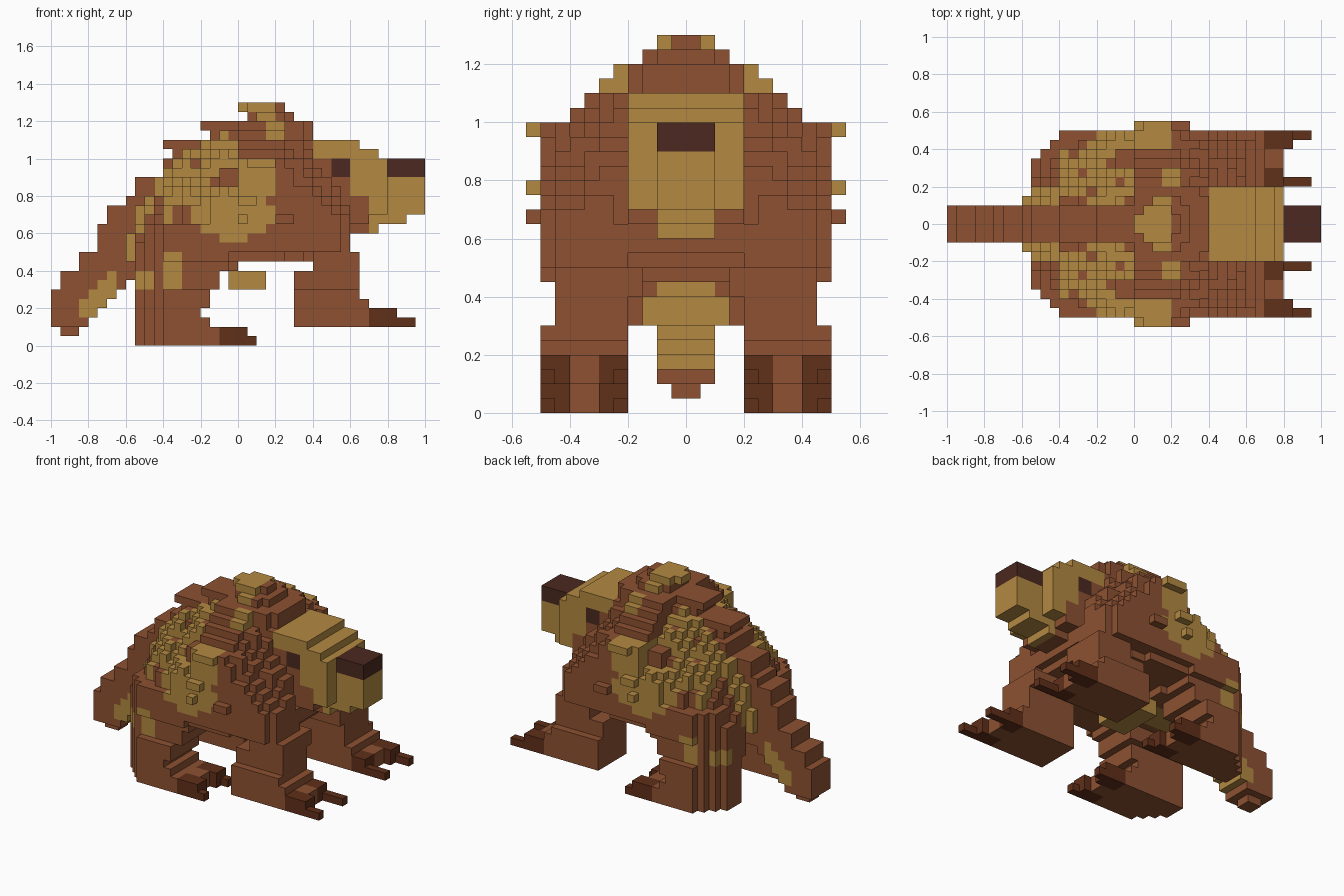
import bpy
import bmesh

if "Cube" in bpy.data.objects:
    bpy.data.objects.remove(bpy.data.objects["Cube"], do_unlink=True)

U = 0.05  # edge of one block


def material(name, rgb):
    m = bpy.data.materials.new(name)
    m.use_nodes = True
    m.diffuse_color = (*rgb, 1)
    bsdf = m.node_tree.nodes["Principled BSDF"]
    bsdf.inputs["Base Color"].default_value = (*rgb, 1)
    bsdf.inputs["Roughness"].default_value = 0.9
    return m


BROWN, TAN, CLAW, DARK = range(4)
MATS = [material("brown_fur", (0.27, 0.083, 0.031)),
        material("tan_fur", (0.45, 0.248, 0.053)),
        material("claw_brown", (0.118, 0.029, 0.01)),
        material("nose_dark", (0.071, 0.022, 0.014))]

parts = {}  # name -> {(x, y, z): colour}; y is the half-space index
owner = {}  # cell -> part name, so that no two parts overlap


def add(name, cells, colour):
    """Claim block cells for a part; colour is an index or a rule."""
    d = parts.setdefault(name, {})
    for c in cells:
        if c in owner:
            del parts[owner[c]][c]
        owner[c] = name
        d[c] = colour(*c) if callable(colour) else colour


def box(x0, x1, y0, y1, z0, z1):
    return [(x, y, z) for x in range(x0, x1) for y in range(y0, y1) for z in range(z0, z1)]


def boxes(rows):
    return [c for r in rows for c in box(*r)]


def pillar(x0, x1, y0, y1, z0, z1, n=3):
    """Box with rounded vertical corners."""
    def off(v, a, b):
        return abs((2 * v + 1 - a - b) / (b - a)) ** n
    return [c for c in box(x0, x1, y0, y1, z0, z1)
            if off(c[0], x0, x1) + off(c[1], y0, y1) <= 1.05]


def inside(x, z, cx, cz, rx, rz):
    return ((x + .5 - cx) / rx) ** 2 + ((z + .5 - cz) / rz) ** 2 < 1


def ceiling(x, y):
    """Height of the back and shoulder slopes, falling away from the spine."""
    if x < 0:
        spine = 23.5 + .5 * x if x >= -8 else 19.5 + 2 * (x + 8)
        return spine - max(0, y - 2) if y >= 2 else 26
    return 22 - (x - 5) - .7 * (y - 4) if x >= 5 and y >= 4 else 26


# Fur markings on the body: back band, flank blob, shoulder spots, crown
def body_colour(x, y, z):
    low = 3 if -8 <= x < -5 else 2
    high = 4 if x < -8 else 8 if x < -3 else 6
    if -12 <= x < 0 and low <= y < high and z > ceiling(x, y) - 3.5 and (x * 3 + y * 5) % 7:
        return TAN
    if y >= 6 and (inside(x, z, -.5, 14.3, 4.2, 2.9) or inside(x, z, 2, 17.7, 2.2, 2.8)
                   or inside(x, z, -1, 12.6, 2, 1.6)):
        return TAN
    if 3 <= x < 7 and 4 <= y < 6 and z >= 22:
        return TAN
    if z >= 24 and x < 4 and (z == 25 or y == 2):
        return TAN
    return TAN if z == 8 and y < 2 else BROWN


# Body: egg-shaped horizontal layers (z, x start, x end, half width)
LAYERS = [(9, -12, 9, 9), (10, -12, 11, 10), (11, -12, 12, 10), (12, -12, 12, 10),
          (13, -12, 12, 10), (14, -12, 12, 10), (15, -11, 12, 10), (16, -11, 12, 10),
          (17, -11, 11, 10), (18, -8, 11, 10), (19, -8, 10, 10), (20, -7, 10, 8),
          (21, -8, 10, 7), (22, -3, 8, 6), (23, -4, 8, 5), (24, 1, 6, 3), (25, 0, 5, 2)]
CX = 3  # widest point, at the shoulders
body = set(box(-9, 0, 0, 5, 8, 9))
for z, x0, x1, w in LAYERS:
    for x in range(x0, x1):
        off = x + .5 - CX
        t = off / (x1 - CX) if off > 0 else off / (x0 - CX)
        half = w * (1 - t ** 2.2) ** (1 / 2.2)
        body |= {(x, y, z) for y in range(w) if y + .5 <= half + .1 and z < ceiling(x, y)}
body.discard((4, 1, 25))

# Shaggy tufts: single blocks standing on the stepped layers
tufts = set()
for x, y, z in body:
    up = (x, y, z + 1)
    edge = (y >= 8 and z >= 19) or (x < -8 and z >= 17)
    if up not in body and y >= 2 and 12 < z < 21 and not edge:
        every = 2 if body_colour(*up) == TAN else 5
        if (x * 5 + y * 3 + z * 7) % every == 0:
            tufts.add(up)
add("body", body, body_colour)
add("fur_tufts", tufts, body_colour)

# Small raised bumps on the flanks
add("flank_bumps", boxes([(1, 4, 10, 11, 19, 20), (0, 2, 10, 11, 15, 16),
                          (0, 1, 10, 11, 13, 14)]), TAN)
add("flank_bumps", box(4, 6, 10, 11, 13, 14), BROWN)

# Tail: sloping columns (x, bottom, top)
TAIL = [(-20, 2, 6), (-19, 1, 8), (-18, 1, 8), (-17, 2, 10), (-16, 3, 10), (-15, 4, 13),
        (-14, 5, 15), (-13, 6, 15), (-12, 7, 16), (-11, 7, 16), (-10, 8, 16), (-9, 8, 16)]
tail_bottom = {x: b for x, b, t in TAIL}


def tail_colour(x, y, z):
    return TAN if -17 <= x < -13 and z > 2 and z - tail_bottom[x] < 3 else BROWN


add("tail", [(x, y, z) for x, b, t in TAIL for z in range(b, t)
             for y in range(1 if z < 2 else 2)], tail_colour)

# Belly tuft
add("belly_tuft", box(-1, 3, 0, 3, 6, 8), TAN)

# Front legs and claws
shoulder = pillar(4, 12, 4, 10, 13, 15, 2.5) + pillar(3, 11, 4, 10, 15, 17, 2.5)
add("front_legs", boxes([(6, 16, 4, 10, 2, 4), (6, 14, 4, 10, 4, 5)])
    + pillar(6, 13, 4, 10, 5, 6, 4) + pillar(6, 13, 4, 9, 6, 8, 4)
    + pillar(8, 13, 3, 9, 8, 10, 4) + pillar(5, 12, 3, 10, 10, 13)
    + [c for c in shoulder if c[2] < ceiling(c[0], c[1])],
    lambda x, y, z: body_colour(x, y, z) if z > 10 else BROWN)
add("front_claws", boxes([(14, 17, 8, 10, 2, 4), (17, 19, 9, 10, 2, 3),
                          (14, 16, 4, 6, 2, 4), (16, 19, 4, 5, 2, 3)]), CLAW)


# Back legs and claws, with the rear corners trimmed
def back_leg_colour(x, y, z):
    patch = (-8 <= x < -6 and 6 <= z < 10) or (-11 <= x < -9 and 6 <= z < 8)
    return TAN if y >= 6 and patch else body_colour(x, y, z) if z > 10 else BROWN


back = (boxes([(-11, 0, 4, 10, 0, 2), (-11, -3, 4, 10, 2, 3), (-11, -4, 4, 10, 3, 4),
               (-11, -3, 4, 10, 4, 6), (-11, -2, 3, 9, 6, 8), (-11, -1, 3, 9, 8, 9)])
        + pillar(-11, 0, 3, 10, 9, 11) + pillar(-10, 1, 3, 10, 11, 13, 2.5))
trim = {-11: 7, -10: 8, -9: 9}
add("back_legs", [c for c in back if c[1] < trim.get(c[0], 10)], back_leg_colour)
add("back_claws", boxes([(-2, 1, 8, 10, 0, 2), (1, 2, 9, 10, 0, 1),
                         (-2, 1, 4, 6, 0, 2), (1, 2, 4, 5, 0, 1)]), CLAW)


# Head with pale face mask
def head_colour(x, y, z):
    edge = 8 if z >= 20 else 10 if z >= 18 else 12 if z >= 16 else 14
    return TAN if x >= edge else BROWN


add("head", boxes([(8, 13, 0, 4, 21, 22), (8, 15, 0, 4, 20, 21), (8, 16, 0, 4, 14, 20),
                   (8, 14, 0, 4, 13, 14), (8, 15, 0, 2, 12, 14)]), head_colour)
add("snout", boxes([(16, 20, 0, 2, 14, 18), (15, 18, 0, 2, 13, 14)]), TAN)
add("nose", box(16, 20, 0, 2, 18, 20), DARK)
add("eyes", box(10, 12, 3, 4, 18, 20), DARK)

# Build the mirrored meshes, keeping only faces open to the air
solid = set(owner) | {(x, -1 - y, z) for x, y, z in owner}
FACES = {(1, 0, 0): ((1, 0, 0), (1, 1, 0), (1, 1, 1), (1, 0, 1)),
         (-1, 0, 0): ((0, 0, 0), (0, 0, 1), (0, 1, 1), (0, 1, 0)),
         (0, 1, 0): ((0, 1, 0), (0, 1, 1), (1, 1, 1), (1, 1, 0)),
         (0, -1, 0): ((0, 0, 0), (1, 0, 0), (1, 0, 1), (0, 0, 1)),
         (0, 0, 1): ((0, 0, 1), (1, 0, 1), (1, 1, 1), (0, 1, 1)),
         (0, 0, -1): ((0, 0, 0), (0, 1, 0), (1, 1, 0), (1, 0, 0))}

for name, cells in parts.items():
    bm = bmesh.new()
    verts = {}
    for (x, hy, z), colour in cells.items():
        for y in (hy, -1 - hy):
            for (dx, dy, dz), quad in FACES.items():
                if (x + dx, y + dy, z + dz) in solid:
                    continue
                ring = []
                for a, b, c in quad:
                    k = (x + a, y + b, z + c)
                    if k not in verts:
                        verts[k] = bm.verts.new([v * U for v in k])
                    ring.append(verts[k])
                bm.faces.new(ring).material_index = colour
    mesh = bpy.data.meshes.new(name)
    for m in MATS:
        mesh.materials.append(m)
    bm.to_mesh(mesh)
    bm.free()
    bpy.context.collection.objects.link(bpy.data.objects.new(name, mesh))
